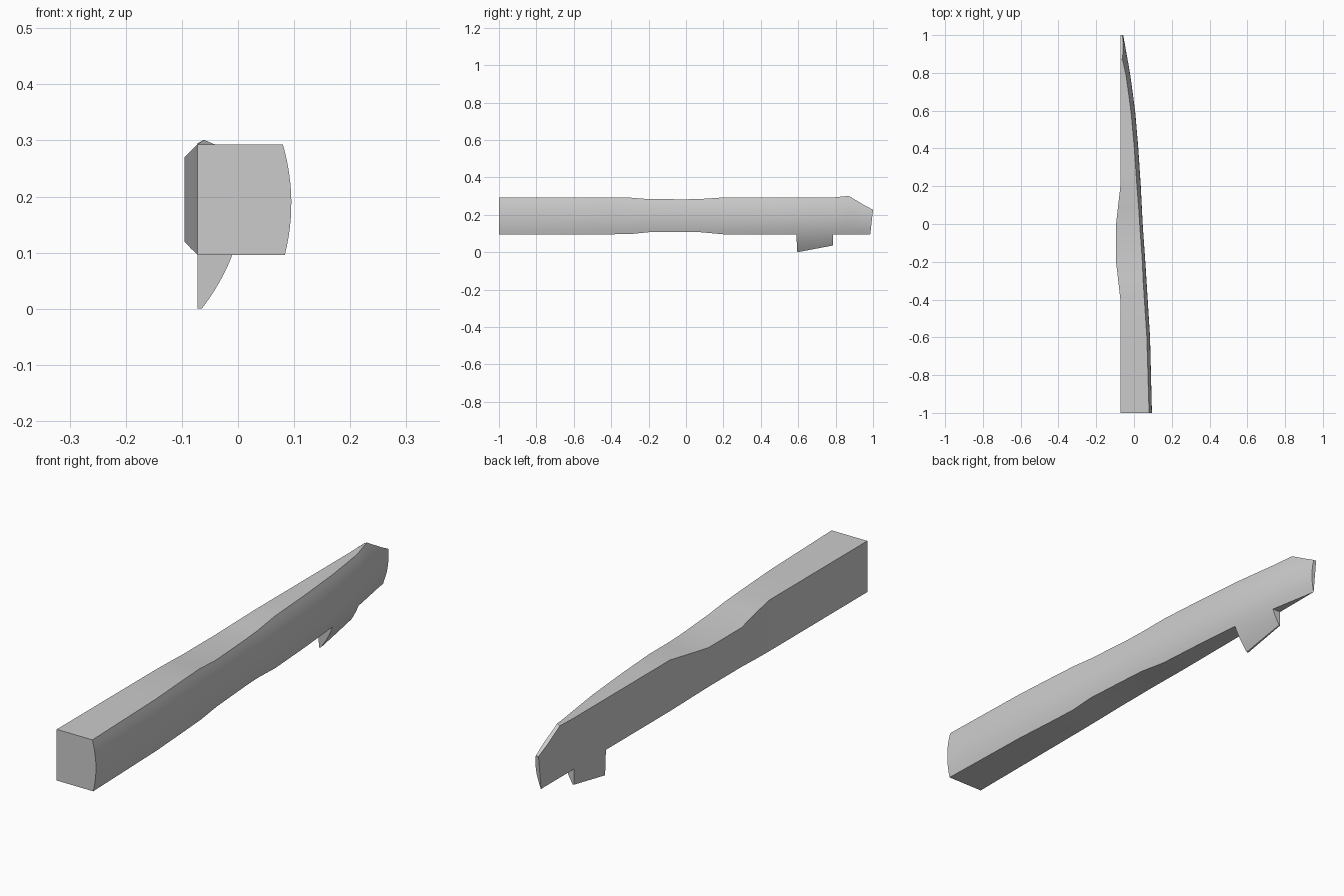
import bpy, bmesh

if "Cube" in bpy.data.objects:
    bpy.data.objects.remove(bpy.data.objects["Cube"])

INNER = -0.072   # flat inner side
N = 12           # steps across the curved outer side

# crown of the outer side: y, x
CROWN = [(-1, .095), (-.6, .085), (-.2, .06), (0, .046), (.2, .036),
         (.4, .023), (.6, .006), (.8, -.021), (1, -.057)]


def crown(y):
    for (a, xa), (b, xb) in zip(CROWN, CROWN[1:]):
        if y <= b:
            return xa + (xb - xa) * (y - a) / (b - a)
    return CROWN[-1][1]


def outer(y, z):
    return max(crown(y) - (1.77 + .4 * y) * (z - .19) ** 2, INNER + .0008)


def loft(bm, stations, steps, top=True, open_bottom=()):
    """Station: y top, y bottom, z top, z bottom, inner x, inner z top, inner z bottom."""
    rings = []
    for yt, yb, zt, zb, xi, it, ib in stations:
        ring = []
        for i in range(steps + 1):
            t = i / steps
            y, z = yt + (yb - yt) * t, zt + (zb - zt) * t
            ring.append(bm.verts.new((outer(y, z), y, z)))
        ring.append(bm.verts.new((xi, yb, ib)))
        ring.append(bm.verts.new((xi, yt, it)))
        rings.append(ring)
    n = steps + 3
    for k, (a, b) in enumerate(zip(rings, rings[1:])):
        for i in range(n):
            if (i == n - 1 and not top) or (i == steps and k in open_bottom):
                continue
            j = (i + 1) % n
            bm.faces.new((a[i], a[j], b[j], b[i]))
    bm.faces.new(rings[0])
    bm.faces.new(rings[-1])


def plain(y, zt=.295, zb=.098):
    return (y, y, zt, zb, INNER, zt, zb)


bm = bmesh.new()

# long body with the waisted swelling on the inner side
body = [plain(y) for y in (-1, -.8, -.6, -.4)]
body += [(-.3, -.3, .294, .099, -.0835, .284, .109),
         (-.2, -.2, .286, .109, -.095, .272, .121),
         (0, 0, .285, .11, -.095, .272, .121),
         (.08, .08, .287, .109, -.086, .281, .112)]
body += [plain(y) for y in (.2, .3, .4, .5)]
fin_start = len(body)
body += [plain(y) for y in (.59, .69, .785)]
body += [(.87, .87, .303, .098, INNER, .297, .098),
         (.95, .94, .256, .098, INNER, .252, .098),
         (1, .985, .229, .098, INNER, .229, .098)]
loft(bm, body, N, open_bottom=(fin_start, fin_start + 1))

# small fin below the tip
fin = [(y, yb, .098, zb, INNER, .098, zb)
       for y, yb, zb in ((.59, .595, 0.002), (.69, .69, .02), (.785, .785, .038))]
loft(bm, fin, 6, top=False)

bmesh.ops.remove_doubles(bm, verts=bm.verts, dist=1e-4)
low = min(v.co.z for v in bm.verts)
for v in bm.verts:
    v.co.z -= low
bmesh.ops.recalc_face_normals(bm, faces=bm.faces)
mesh = bpy.data.meshes.new("grip_half")
bm.to_mesh(mesh)
bm.free()
obj = bpy.data.objects.new("grip_half", mesh)
bpy.context.collection.objects.link(obj)
bpy.context.view_layer.objects.active = obj
obj.select_set(True)
bpy.ops.object.shade_smooth_by_angle(angle=0.3)
